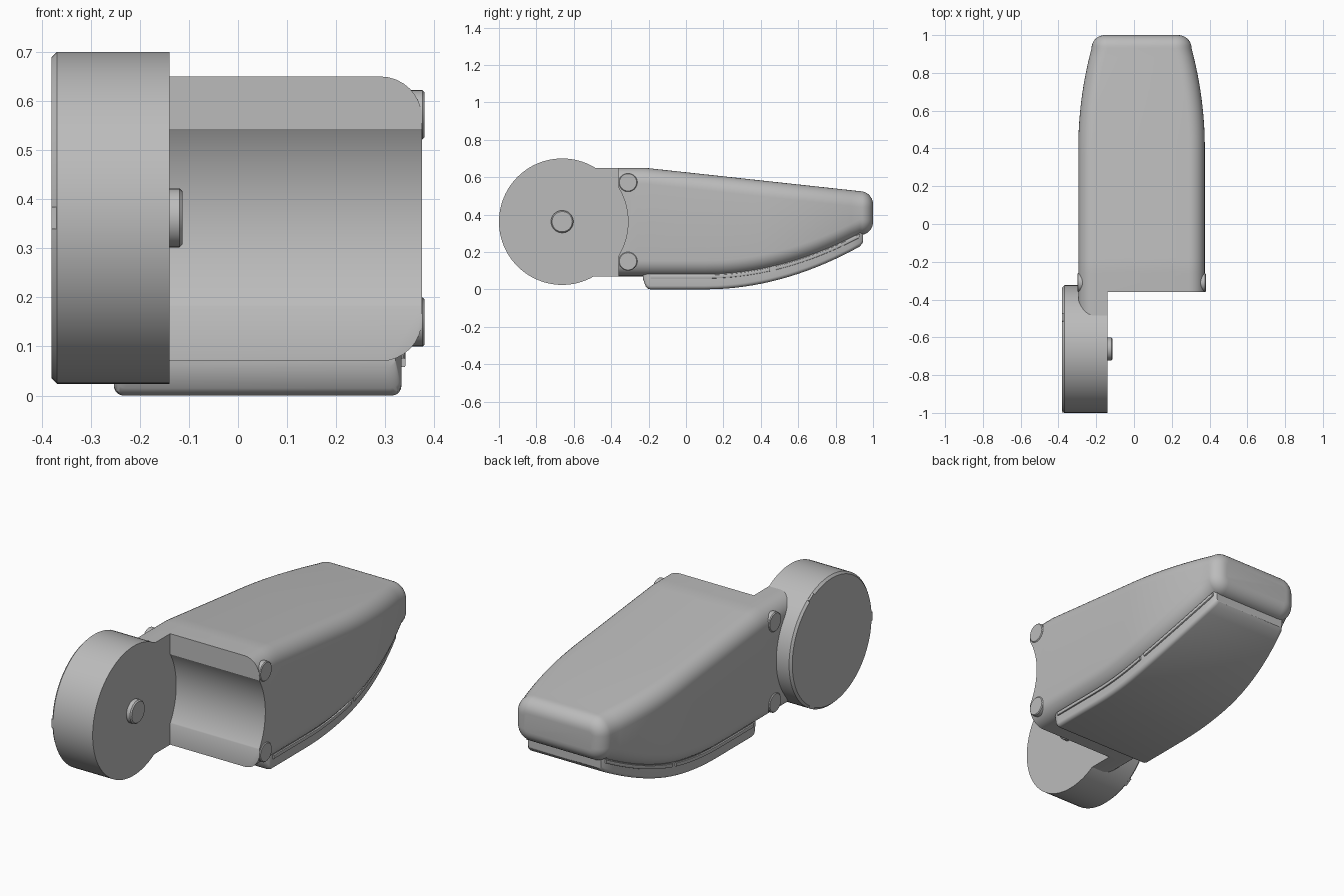
import bpy, bmesh, math
from mathutils import Matrix

cube = bpy.data.objects.get("Cube")
if cube:
    bpy.data.objects.remove(cube, do_unlink=True)

GREY = bpy.data.materials.new("plain grey")
GREY.use_nodes = True
GREY.diffuse_color = (0.5, 0.5, 0.5, 1)
GREY.node_tree.nodes["Principled BSDF"].inputs["Base Color"].default_value = (0.5, 0.5, 0.5, 1)

CX = 0.04                  # centre line of the finger body
HUB_Y, HUB_Z = -0.662, 0.362


def finish(name, bm, angle=35):
    bmesh.ops.recalc_face_normals(bm, faces=bm.faces)
    mesh = bpy.data.meshes.new(name)
    bm.to_mesh(mesh)
    bm.free()
    mesh.materials.append(GREY)
    ob = bpy.data.objects.new(name, mesh)
    bpy.context.collection.objects.link(ob)
    smooth(ob, angle)
    return ob


def smooth(ob, angle=35):
    bpy.ops.object.select_all(action='DESELECT')
    ob.select_set(True)
    bpy.context.view_layer.objects.active = ob
    bpy.ops.object.shade_smooth_by_angle(angle=math.radians(angle))


def loft(name, sections, seg=8):
    """Skin rounded rectangles (y, x0, x1, z0, z1, radius) along y."""
    bm = bmesh.new()
    rings = []
    for y, x0, x1, z0, z1, r in sections:
        r = min(r, (x1 - x0) * 0.49, (z1 - z0) * 0.49)
        corners = ((x1 - r, z1 - r), (x0 + r, z1 - r), (x0 + r, z0 + r), (x1 - r, z0 + r))
        ring = []
        for q, (cx, cz) in enumerate(corners):
            for i in range(seg + 1):
                a = math.pi / 2 * (q + i / seg)
                ring.append(bm.verts.new((cx + r * math.cos(a), y, cz + r * math.sin(a))))
        rings.append(ring)
    n = len(rings[0])
    for a, b in zip(rings, rings[1:]):
        for i in range(n):
            bm.faces.new((a[i], a[(i + 1) % n], b[(i + 1) % n], b[i]))
    bm.faces.new(rings[0])
    bm.faces.new(rings[-1])
    return finish(name, bm)


def disc(name, x0, x1, y, z, r, seg=32, bevel=0.0, bevel_x=None):
    """Cylinder along x, with an optional chamfer on the end at bevel_x."""
    bm = bmesh.new()
    place = Matrix.Translation(((x0 + x1) / 2, y, z)) @ Matrix.Rotation(math.pi / 2, 4, 'Y')
    bmesh.ops.create_cone(bm, cap_ends=True, segments=seg, radius1=r, radius2=r,
                          depth=x1 - x0, matrix=place)
    if bevel:
        rim = [e for e in bm.edges if all(abs(v.co.x - bevel_x) < 1e-4 for v in e.verts)]
        bmesh.ops.bevel(bm, geom=rim, offset=bevel, segments=1, affect='EDGES')
    return finish(name, bm)


def box(name, size, place):
    bm = bmesh.new()
    bmesh.ops.create_cube(bm, size=1, matrix=place @ Matrix.Diagonal((*size, 1)))
    return finish(name, bm)


def cut(ob, cutter):
    mod = ob.modifiers.new("cut", 'BOOLEAN')
    mod.operation, mod.solver, mod.object = 'DIFFERENCE', 'EXACT', cutter
    bpy.context.view_layer.objects.active = ob
    bpy.ops.object.modifier_apply(modifier=mod.name)
    bpy.data.objects.remove(cutter, do_unlink=True)


# Outline of the finger as functions of y
def half_width(y):
    return 0.335 - 0.07 * (max(0, y - 0.4) / 0.53) ** 2


def top(y):
    return 0.65 - 0.125 * max(0, y + 0.22) / 1.15


def bottom(y):
    return 0.07 + 0.22 * (max(0, y - 0.1) / 0.83) ** 2


def pad_bottom(y):
    return 0.235 * (max(0, y - 0.1) / 0.84) ** 2


def steps(a, b, n):
    return [a + (b - a) * i / n for i in range(n + 1)]


# Finger body with a rounded tip and a side arm running into the hub
END = 0.93
sections = []
for y in [-0.62, -0.36, -0.26, -0.22, -0.18, 0.1] + steps(0.18, END, 16):
    w = half_width(y)
    sections.append((y, CX - w, CX + w, bottom(y), top(y), 0.085))
for i in range(1, 9):
    a = math.pi / 2 * i / 8
    inset = 0.07 * (1 - math.cos(a))
    w = half_width(END) - inset
    sections.append((END + 0.07 * math.sin(a), CX - w, CX + w,
                     bottom(END) + inset, top(END) - inset, 0.085 - inset))
body = loft("finger_body", sections)
cut(body, box("arm_cutter", (1, 0.6, 1.2), Matrix.Translation((0.36, -0.66, 0.36))))
cut(body, disc("knuckle_cutter", -0.14, 0.8, HUB_Y, HUB_Z, 0.352, 96))
smooth(body)

# Round hub with its pin and three rim tabs
disc("hub", -0.38, -0.14, HUB_Y, HUB_Z, 0.338, 96, 0.011, -0.38)
disc("hub_pin", -0.16, -0.113, HUB_Y, HUB_Z, 0.06, 32, 0.006, -0.113)
for k in range(3):
    a = math.radians(60 + 120 * k)
    turn = Matrix.Translation((-0.3715, HUB_Y, HUB_Z)) @ Matrix.Rotation(a, 4, 'X')
    box(f"hub_tab_{k + 1}", (0.017, 0.03, 0.045), turn @ Matrix.Translation((0, 0.322, 0)))

# Screw heads on both sides of the body
for z, level in ((0.572, "upper"), (0.15, "lower")):
    disc(f"{level}_left_screw", 0.28, 0.38, -0.31, z, 0.05, 32, 0.004, 0.38)
    disc(f"{level}_right_screw", -0.3, -0.2, -0.31, z, 0.05, 32, 0.004, -0.3)

# Curved grip pad underneath
sections = []
for y, inset, lift in [(-0.23, 0.012, 0.055), (-0.215, 0.004, 0.015), (-0.205, 0, 0.004)]:
    w = half_width(y) - 0.042 - inset
    sections.append((y, CX - w, CX + w, lift, 0.11, 0.02))
for y in [-0.19, 0.1] + steps(0.17, 0.93, 16):
    w = half_width(y) - 0.042
    sections.append((y, CX - w, CX + w, pad_bottom(y), bottom(y) + 0.04, 0.02))
w = half_width(0.945) - 0.05
sections.append((0.945, CX - w, CX + w, pad_bottom(0.945) + 0.012, bottom(0.93) + 0.03, 0.015))
loft("grip_pad", sections, 5)

# Thin split rails along the pad edges
for side, label in ((1, "left"), (-1, "right")):
    for a, b, part in ((-0.19, 0.45, "rear"), (0.48, 0.93, "tip")):
        sections = []
        for y in steps(a, b, 12):
            x = CX + side * (half_width(y) - 0.041)
            sections.append((y, x - 0.007, x + 0.007, bottom(y) - 0.012, bottom(y) + 0.007, 0.003))
        loft(f"{label}_{part}_rail", sections, 2)
